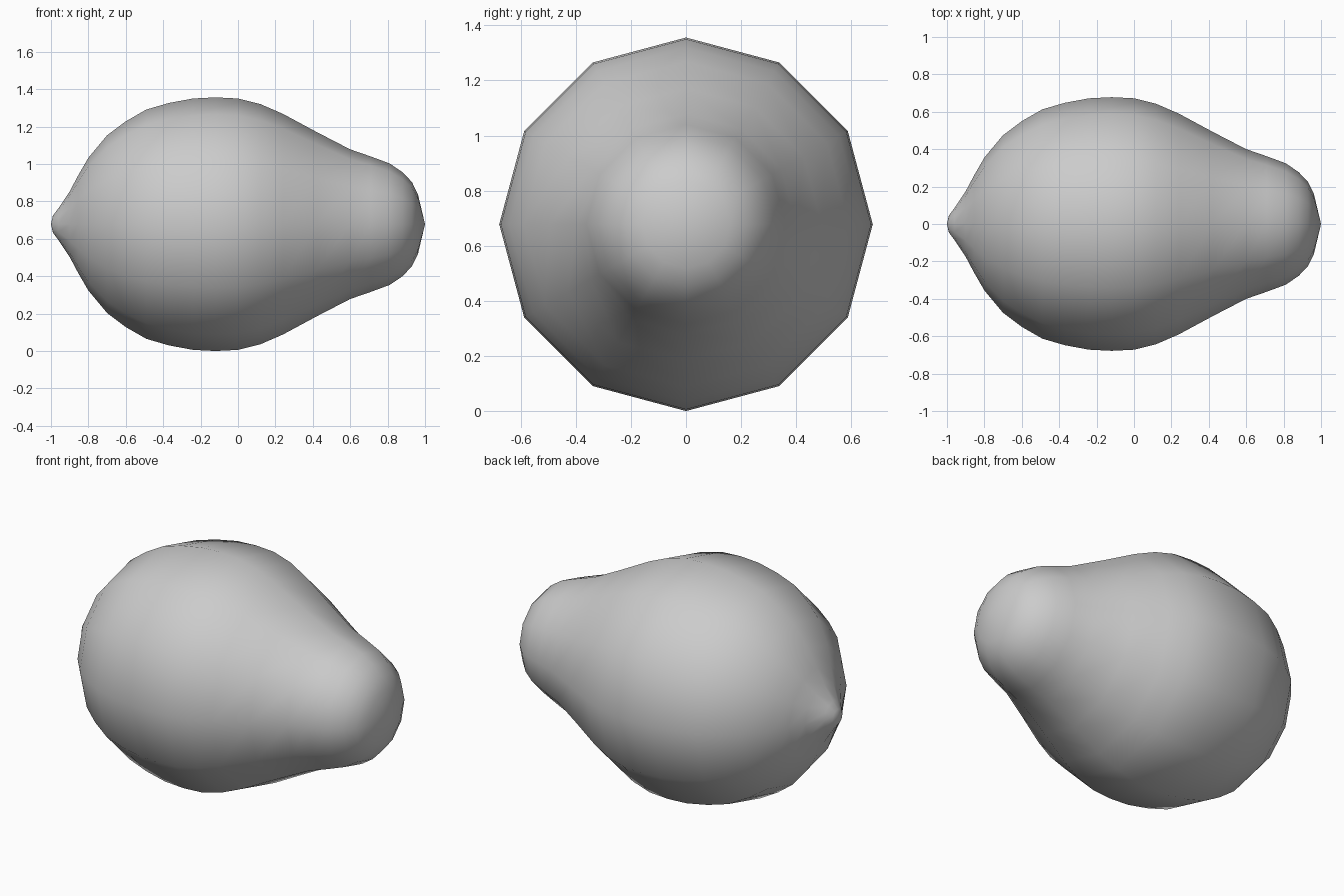
import bpy, bmesh
from math import cos, sin, tau

if "Cube" in bpy.data.objects:
    bpy.data.objects.remove(bpy.data.objects["Cube"])

SIDES = 12
AXIS_Z = 0.678

# Lemon/pear outline: (x, radius) from the small nipple to the blunt neck
profile = [(-0.99, 0.045), (-0.96, 0.085), (-0.90, 0.175), (-0.855, 0.26), (-0.80, 0.355),
           (-0.70, 0.475), (-0.60, 0.55), (-0.49, 0.613), (-0.37, 0.648),
           (-0.24, 0.672), (-0.12, 0.678), (0.0, 0.672), (0.12, 0.642),
           (0.24, 0.59), (0.42, 0.493), (0.60, 0.40), (0.71, 0.362),
           (0.81, 0.325), (0.88, 0.278), (0.93, 0.225), (0.962, 0.16)]

bm = bmesh.new()

# Rings around the x axis
rings = []
for x, r in profile:
    rings.append([bm.verts.new((x, r * sin(tau * i / SIDES), AXIS_Z + r * cos(tau * i / SIDES)))
                  for i in range(SIDES)])
for a, b in zip(rings, rings[1:]):
    for i in range(SIDES):
        j = (i + 1) % SIDES
        bm.faces.new((a[i], a[j], b[j], b[i]))

# Closed ends
for ring, x in ((rings[0], -1.0), (rings[-1], 1.0)):
    pole = bm.verts.new((x, 0, AXIS_Z))
    for i in range(SIDES):
        bm.faces.new((ring[i], ring[(i + 1) % SIDES], pole))

bmesh.ops.recalc_face_normals(bm, faces=bm.faces)
for f in bm.faces:
    f.smooth = True

mesh = bpy.data.meshes.new("fruit_body")
bm.to_mesh(mesh)
bm.free()
bpy.context.collection.objects.link(bpy.data.objects.new("fruit_body", mesh))
